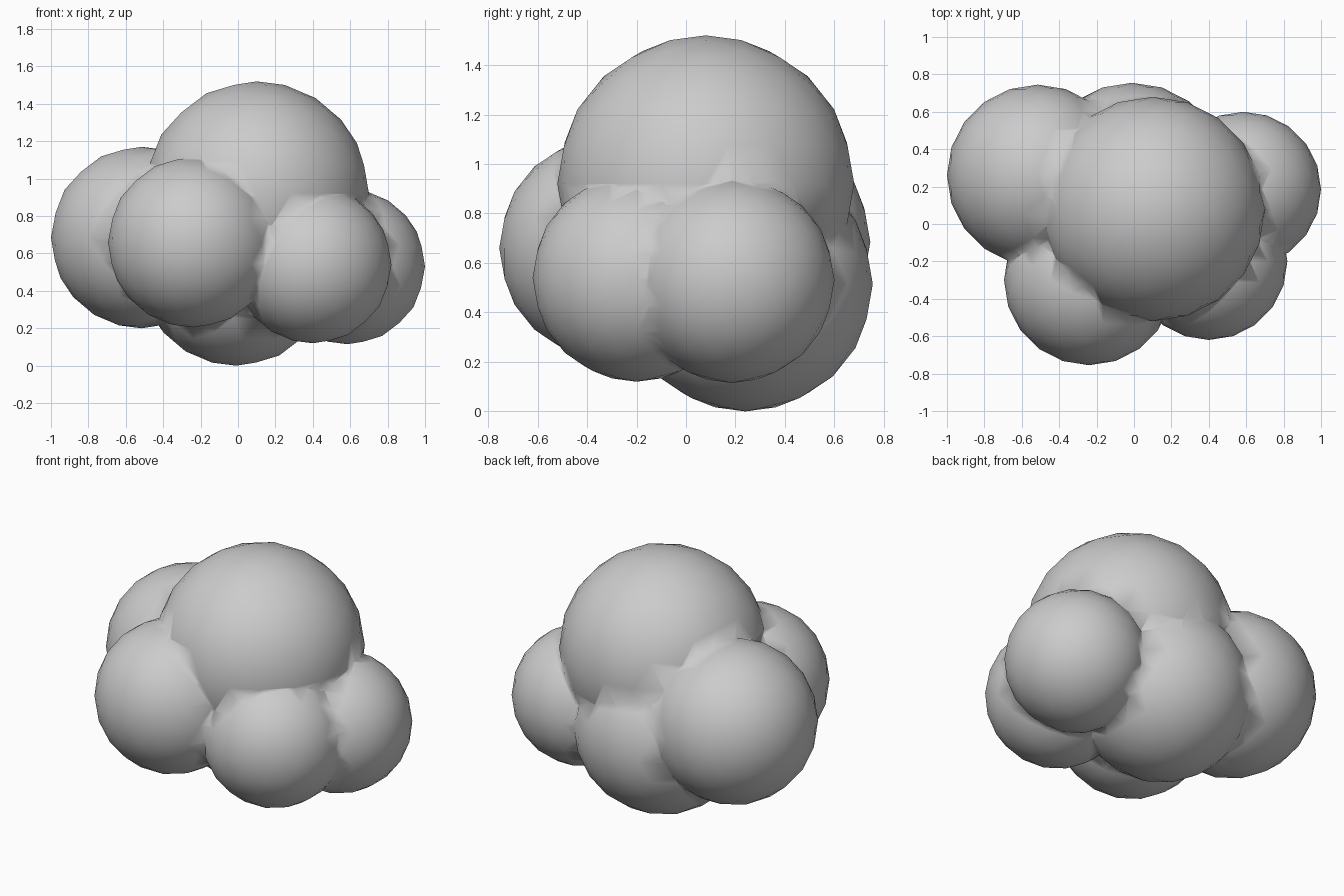
import bpy

if "Cube" in bpy.data.objects:
    bpy.data.objects.remove(bpy.data.objects["Cube"])

# Puffs of the cloud: name, centre, radius
PUFFS = [
    ("crown_puff", (0.10, 0.08, 0.92), 0.60),
    ("base_puff", (-0.01, 0.24, 0.515), 0.515),
    ("back_left_puff", (-0.515, 0.26, 0.685), 0.485),
    ("front_left_puff", (-0.24, -0.30, 0.66), 0.455),
    ("front_right_puff", (0.40, -0.20, 0.54), 0.42),
    ("right_puff", (0.585, 0.185, 0.53), 0.415),
]


def puff(name, centre, radius):
    bpy.ops.mesh.primitive_ico_sphere_add(subdivisions=3, radius=radius, location=centre)
    ob = bpy.context.object
    ob.name = name
    return ob


# Union all puffs into one low-poly skin
balls = [puff(*p) for p in PUFFS]
cloud = balls[0]
for ball in balls[1:]:
    mod = cloud.modifiers.new("union", 'BOOLEAN')
    mod.operation = 'UNION'
    mod.solver = 'EXACT'
    mod.object = ball
    bpy.ops.object.select_all(action='DESELECT')
    cloud.select_set(True)
    bpy.context.view_layer.objects.active = cloud
    bpy.ops.object.modifier_apply(modifier=mod.name)
    bpy.data.objects.remove(ball)

# Smooth shading across the seams blends the puffs
cloud.name = "cloud"
bpy.ops.object.shade_smooth()
